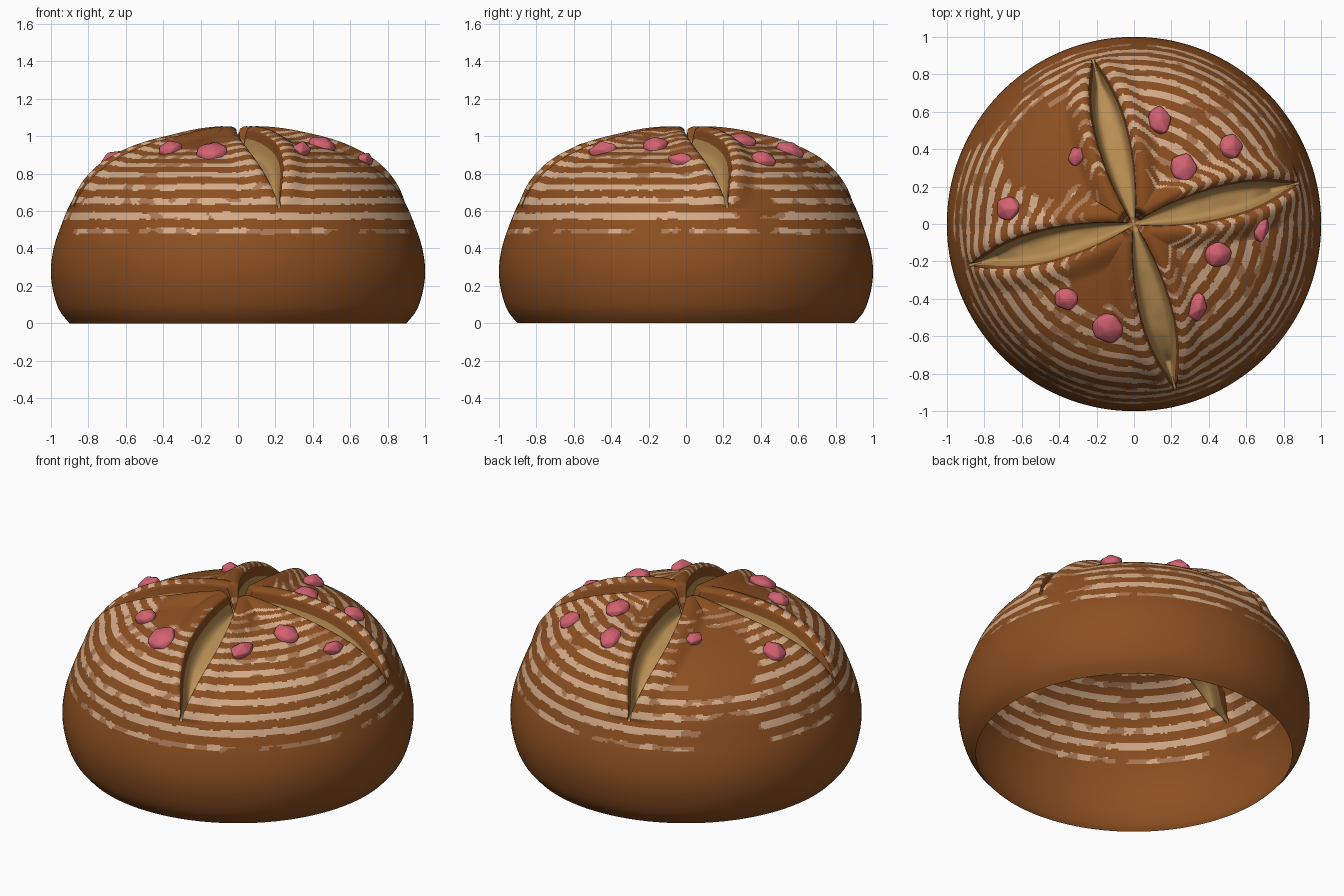
import bpy, bmesh, math, random
from mathutils import Vector, noise

cube = bpy.data.objects.get("Cube")
if cube:
    bpy.data.objects.remove(cube)
rng = random.Random(4)


def material(name, color):
    m = bpy.data.materials.new(name)
    m.use_nodes = True
    m.diffuse_color = (*color, 1)
    bsdf = m.node_tree.nodes["Principled BSDF"]
    bsdf.inputs["Base Color"].default_value = (*color, 1)
    bsdf.inputs["Roughness"].default_value = 0.7
    return m


crust = material("brown crust", (0.262, 0.078, 0.015))
crumb = material("tan crumb", (0.49, 0.275, 0.088))
flour = material("pale flour", (0.66, 0.41, 0.25))
thin_flour = material("thin flour", (0.41, 0.19, 0.09))
pink = material("pink topping", (0.65, 0.12, 0.165))

# Loaf profile from the crown to the open base, as (radius, height)
PROFILE = [(0, 1.03), (0.2, 1.01), (0.4, 0.967), (0.56, 0.917), (0.71, 0.843), (0.82, 0.75),
           (0.895, 0.64), (0.95, 0.51), (0.985, 0.4), (1, 0.29), (0.99, 0.18), (0.955, 0.07), (0.9, 0)]


def catmull(points, steps):
    pts = [Vector(p) for p in points]
    pts = [Vector((-pts[1].x, pts[1].y))] + pts + [2 * pts[-1] - pts[-2]]
    out = []
    for a, b, c, d in zip(pts, pts[1:], pts[2:], pts[3:]):
        for i in range(steps):
            t = i / steps
            out.append(b + (c - a) * t / 2 + (2 * a - 5 * b + 4 * c - d) * t * t / 2
                       + (3 * b - a - 3 * c + d) * t ** 3 / 2)
    return out + [pts[-2]]


CURVE = catmull(PROFILE, 40)
LENGTHS = [0.0]
for a, b in zip(CURVE, CURVE[1:]):
    LENGTHS.append(LENGTHS[-1] + (b - a).length)


def on_profile(s):
    """Point and outward normal at distance s from the crown."""
    i = max(1, next((k for k, v in enumerate(LENGTHS) if v >= s), len(CURVE) - 1))
    a, b = CURVE[i - 1], CURVE[i]
    t = (s - LENGTHS[i - 1]) / (LENGTHS[i] - LENGTHS[i - 1])
    tangent = (b - a).normalized()
    return a.lerp(b, t), Vector((-tangent.y, tangent.x))


def length_where(test):
    return next((s for s, p in zip(LENGTHS, CURVE) if test(p)), LENGTHS[-1])


SLIT_LEN = length_where(lambda p: p.x > 0.905)
STRIPE_END = length_where(lambda p: p.y < 0.44)
STRIPE_LOW = length_where(lambda p: p.y < 0.49)
STRIPE_STEP = 0.089
# Distance from the crown for each height, to level out the flour rings
Z_STEPS = 1000
LEVEL = [length_where(lambda p: p.y <= k / Z_STEPS) for k in range(Z_STEPS + 100)]
FIRST_SLIT = math.radians(14)
LIP_HEIGHT = [0.045, 0.045, 0.03, 0.038]
SLIT_COLS, CRUST_COLS = 14, 100
BARE = [((-0.48, 0.4, 0.93), 0.24), ((0.85, 0.4, 0.65), 0.15),
        ((-0.22, -0.3, 1.0), 0.14), ((-0.75, 0.6, 0.5), 0.2)]


def smooth(t):
    t = min(1, max(0, t))
    return t * t * (3 - 2 * t)


def flour_index(p, s):
    """Material slot of a crust face: broken rings of flour."""
    level = LEVEL[min(len(LEVEL) - 1, max(0, round(p.z * Z_STEPS)))]
    s += (level - s) * 0.4
    if s < 0.17 or s > STRIPE_END:
        return 0
    turns = (s - STRIPE_LOW) / STRIPE_STEP + 0.07 * noise.noise(p * 24) + 0.08 * noise.noise(p * 7)
    away = abs(turns - round(turns))
    cover = 0.4 + 0.5 * noise.noise(p * 2.3 + Vector((3, 1, 7))) + 0.6 * noise.noise(p * 11)
    for centre, radius in BARE:
        cover -= 1.1 * smooth(1.4 - (p - Vector(centre)).length / radius)
    low = smooth((s - STRIPE_LOW) / 0.04 + 1.1)
    cover -= 0.32 * low + 0.2 * smooth((0.6 - s) / 0.3)
    if cover < -0.1 or away > 0.23 - 0.08 * smooth(0.5 - cover) - 0.05 * low:
        return 0
    return 2 if cover > 0.2 else 3


def build_loaf():
    bm = bmesh.new()
    top_rings, side_rings = 142, 14
    total = LENGTHS[-1]
    stops = [STRIPE_END * (i + 1) / top_rings for i in range(top_rings)]
    stops += [STRIPE_END + (total - STRIPE_END) * (i + 1) / side_rings for i in range(side_rings)]
    per = SLIT_COLS + CRUST_COLS
    centre_drop = 0.13
    rings = []
    for s in stops:
        p, n = on_profile(s)
        arch = max(0, math.sin(math.pi * min(1, s / SLIT_LEN)))
        half = max(0.01, 0.09 * arch ** (0.8 if s < SLIT_LEN / 2 else 1.15) / p.x)
        pit = smooth((s - 0.03) / 0.06)
        depth = 0.12 * (min(1, 3 * arch) if s > SLIT_LEN / 2 else 1)

        def crust_offset(d, q):
            # Rolled lip beside opening q, falling gently away from it
            lip = LIP_HEIGHT[q % 4] + (0.055 - LIP_HEIGHT[q % 4]) * smooth(1 - s / 0.4)
            if d < 0.035:
                bump = 1 - 0.5 * (1 - d / 0.035) ** 2
            else:
                bump = 1 - smooth((d - 0.035) / 0.12)
            return lip * arch ** 0.5 * bump * pit - centre_drop * (1 - pit)

        ring = []
        for q in range(4):
            mid = FIRST_SLIT + q * math.pi / 2
            for c in range(per):
                if c < SLIT_COLS:
                    # Sunken opening between two steep walls
                    u = 2 * c / SLIT_COLS - 1
                    t = math.copysign(1 - (1 - abs(u)) ** 2, u)
                    ang = mid + half * t
                    off = crust_offset(0, q)
                    off += (-max(depth, -off) - off) * (1 - abs(t) ** 6)
                    off += 0.01 * arch * noise.noise(Vector((ang * 9, s * 7, q))) * (1 - t * t)
                else:
                    # Crust with a raised lip beside each opening
                    t = (c - SLIT_COLS) / CRUST_COLS
                    span = math.pi / 2 - 2 * half
                    ang = mid + half + span * t
                    off = crust_offset(min(t, 1 - t) * span * p.x, q if t < 0.5 else q + 1)
                r, z = p + n * off
                ring.append(bm.verts.new((r * math.cos(ang), r * math.sin(ang), z)))
        rings.append(ring)

    pole = bm.verts.new((0, 0, CURVE[0].y - centre_drop))
    count = 4 * per
    for k in range(count):
        bm.faces.new((pole, rings[0][k], rings[0][(k + 1) % count])).material_index = 1
    for i, (a, b) in enumerate(zip(rings, rings[1:])):
        s = (stops[i] + stops[i + 1]) / 2
        for k in range(count):
            j = (k + 1) % count
            face = bm.faces.new((a[k], b[k], b[j], a[j]))
            col = k % per
            if col < SLIT_COLS and s < SLIT_LEN:
                face.material_index = 1 if 1 < col < SLIT_COLS - 2 else 0
            else:
                face.material_index = flour_index(face.calc_center_median(), s)
    finish(bm, "bread_loaf", [crust, crumb, flour, thin_flour], 60)


def finish(bm, name, mats, angle):
    mesh = bpy.data.meshes.new(name)
    bm.to_mesh(mesh)
    bm.free()
    for m in mats:
        mesh.materials.append(m)
    ob = bpy.data.objects.new(name, mesh)
    bpy.context.collection.objects.link(ob)
    bpy.ops.object.select_all(action='DESELECT')
    ob.select_set(True)
    bpy.context.view_layer.objects.active = ob
    bpy.ops.object.shade_smooth_by_angle(angle=math.radians(angle))
    return ob


# Sugar chunks as (x, y, half width, half length, turn), sunk into the crust
CHUNKS = [(-0.305, 0.36, 0.042, 0.055, -20), (0.135, 0.55, 0.062, 0.082, 10), (0.265, 0.295, 0.074, 0.082, 0),
          (0.515, 0.415, 0.064, 0.072, 0), (0.675, -0.02, 0.042, 0.075, -15), (0.45, -0.165, 0.08, 0.072, 20),
          (0.335, -0.44, 0.048, 0.08, -10), (-0.14, -0.555, 0.09, 0.088, 0),
          (-0.36, -0.395, 0.074, 0.062, 0), (-0.67, 0.08, 0.067, 0.072, 0)]


def build_chunk(number, x, y, width, length, turn):
    bm = bmesh.new()
    cloud = bmesh.ops.create_icosphere(bm, subdivisions=1, radius=1)["verts"]
    for v in cloud:
        v.co *= rng.uniform(1.0, 1.22)
        v.co = Vector((v.co.x * width, v.co.y * length, v.co.z * 0.05))
    ob = finish(bm, f"sugar_chunk_{number}", [pink], 180)
    bevel = ob.modifiers.new("rounded_edges", 'BEVEL')
    bevel.width = width * 0.12
    bevel.segments = 2
    bevel.limit_method = 'NONE'
    radius = math.hypot(x, y)
    p, n = on_profile(length_where(lambda q: q.x >= radius))
    out = Vector((x / radius * n.x, y / radius * n.x, n.y))
    ob.location = Vector((x, y, p.y)) + out * 0.002
    ob.rotation_mode = 'QUATERNION'
    tilt = Vector((0, 0, 1)).rotation_difference(out)
    spin = Vector((0, 1, 0)).rotation_difference(
        Vector((-math.sin(math.radians(turn)), math.cos(math.radians(turn)), 0)))
    ob.rotation_quaternion = tilt @ spin


build_loaf()
for i, chunk in enumerate(CHUNKS, 1):
    build_chunk(i, *chunk)
